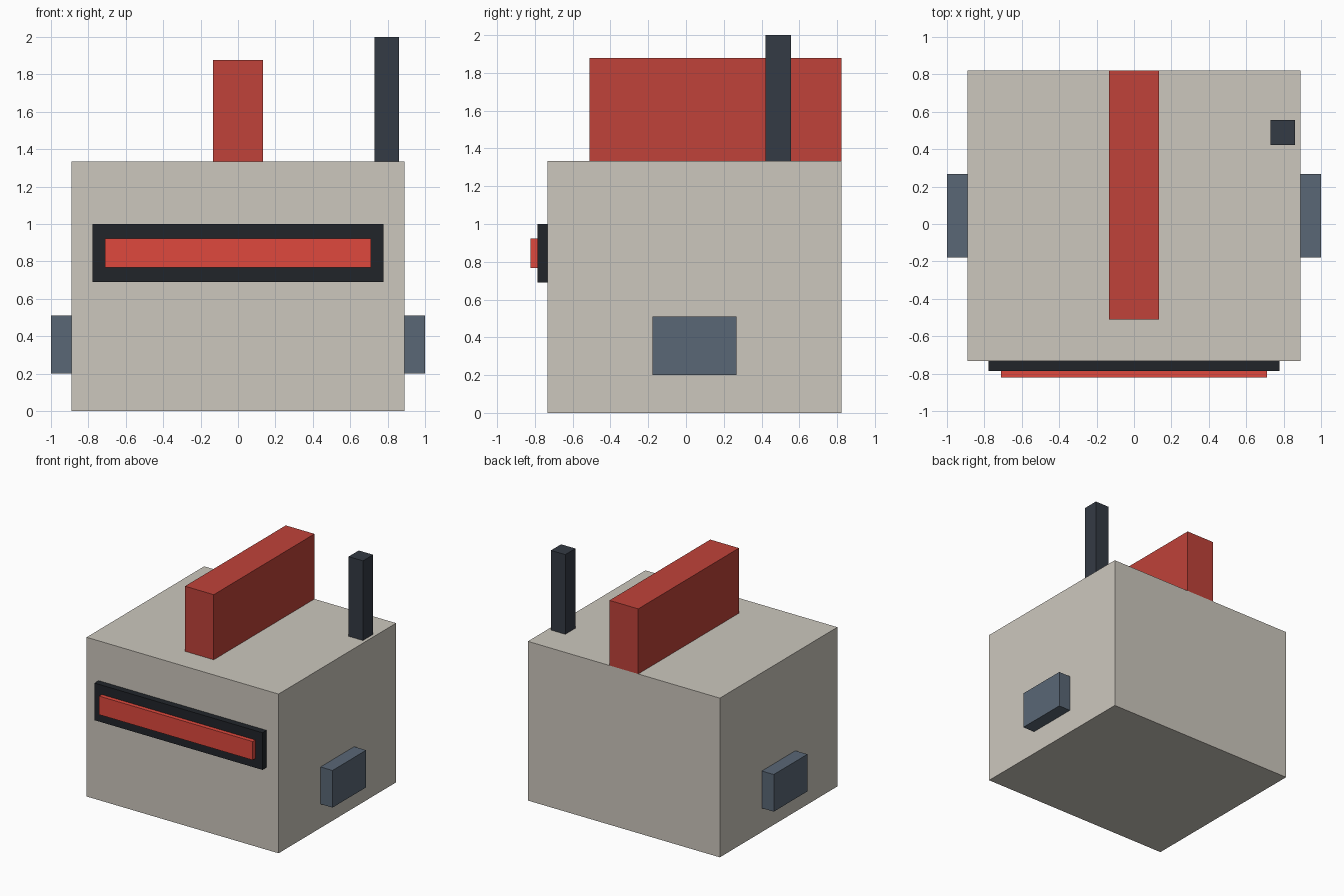
import bpy
import bmesh
from mathutils import Vector

if "Cube" in bpy.data.objects:
    bpy.data.objects.remove(bpy.data.objects["Cube"])


def material(name, rgb):
    # sRGB bytes to linear diffuse colour
    mat = bpy.data.materials.new(name)
    mat.diffuse_color = [(c / 255) ** 2.2 for c in rgb] + [1.0]
    mat.use_nodes = True
    mat.node_tree.nodes["Principled BSDF"].inputs["Base Color"].default_value = mat.diffuse_color
    return mat


def box(name, low, high, mat):
    low, high = Vector(low), Vector(high)
    center, size = (low + high) / 2, high - low
    bm = bmesh.new()
    bmesh.ops.create_cube(bm, size=1)
    bmesh.ops.scale(bm, vec=size, verts=bm.verts)
    mesh = bpy.data.meshes.new(name)
    bm.to_mesh(mesh)
    bm.free()
    mesh.materials.append(mat)
    obj = bpy.data.objects.new(name, mesh)
    obj.location = center
    bpy.context.collection.objects.link(obj)
    return obj


shell = material("shell", (203, 198, 188))
crest_red = material("crest_red", (190, 68, 60))
visor_black = material("visor_black", (38, 41, 46))
visor_red = material("visor_red", (222, 74, 64))
steel = material("steel", (90, 103, 117))
dark = material("dark", (55, 61, 70))

# Helmet block
box("helmet", (-0.889, -0.733, 0), (0.889, 0.822, 1.333), shell)

# Visor: dark surround with a glowing strip in front
box("visor_frame", (-0.778, -0.787, 0.689), (0.778, -0.733, 1.0), visor_black)
box("visor_strip", (-0.711, -0.822, 0.767), (0.711, -0.787, 0.922), visor_red)

# Crest running to the back edge, and the antenna
box("crest", (-0.133, -0.511, 1.333), (0.133, 0.822, 1.878), crest_red)
box("antenna", (0.729, 0.422, 1.333), (0.862, 0.556, 2.0), dark)

# Ear pieces, one on each side
for side, label in ((-1, "left"), (1, "right")):
    x0, x1 = sorted((side * 0.889, side * 1.0))
    box(f"ear_{label}", (x0, -0.178, 0.2), (x1, 0.267, 0.511), steel)
